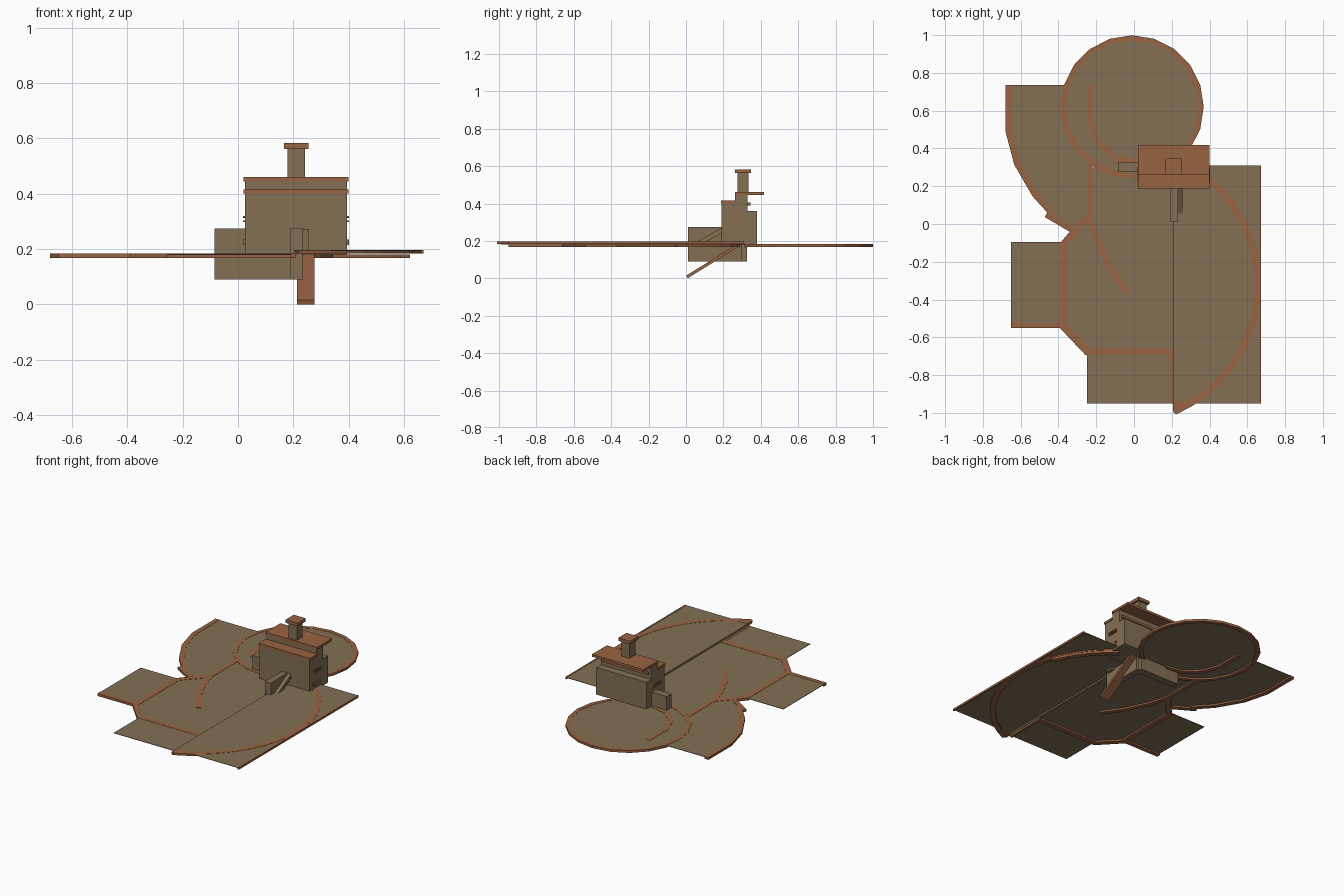
import bpy, bmesh, math
from mathutils import Vector

if "Cube" in bpy.data.objects:
    bpy.data.objects.remove(bpy.data.objects["Cube"])


def material(name, rgb):
    m = bpy.data.materials.new(name)
    m.use_nodes = True
    m.diffuse_color = (*rgb, 1)
    m.node_tree.nodes["Principled BSDF"].inputs["Base Color"].default_value = (*rgb, 1)
    return m


TAN = material("weathered tan", (0.23, 0.16, 0.09))
RUST = material("rust brown", (0.32, 0.125, 0.055))


def prism(name, pts, lo, hi, mat, axis="z"):
    """Extrude a flat outline along z, or a (y, z) outline along x."""
    def place(p, h):
        return (p[0], p[1], h) if axis == "z" else (h, p[0], p[1])
    bm = bmesh.new()
    face = bm.faces.new([bm.verts.new(place(p, lo)) for p in pts])
    out = bmesh.ops.extrude_face_region(bm, geom=[face])
    new = [v for v in out["geom"] if isinstance(v, bmesh.types.BMVert)]
    bmesh.ops.translate(bm, verts=new, vec=place((0, 0), hi - lo))
    bmesh.ops.recalc_face_normals(bm, faces=bm.faces)
    mesh = bpy.data.meshes.new(name)
    bm.to_mesh(mesh)
    bm.free()
    mesh.materials.append(mat)
    ob = bpy.data.objects.new(name, mesh)
    bpy.context.collection.objects.link(ob)
    return ob


def box(name, x, y, z, mat):
    return prism(name, [(x[0], y[0]), (x[1], y[0]), (x[1], y[1]), (x[0], y[1])], *z, mat)


def rail(name, pts, width, z, mat=RUST):
    """Curb of constant width centred on a path."""
    pts = [Vector(p) for p in pts]
    left, right = [], []
    for i, p in enumerate(pts):
        a = (p - pts[i - 1]).normalized() if i else None
        b = (pts[i + 1] - p).normalized() if i < len(pts) - 1 else None
        a, b = a or b, b or a
        d = (a + b).normalized()
        n = Vector((-d.y, d.x)) * (width / 2 / max(d.dot(a), 0.5))
        left.append(p + n)
        right.append(p - n)
    return prism(name, left + right[::-1], *z, mat)


def arc(c, r, a0, a1, n):
    return [(c[0] + r * math.cos(math.radians(a0 + (a1 - a0) * i / n)),
             c[1] + r * math.sin(math.radians(a0 + (a1 - a0) * i / n))) for i in range(n + 1)]


LOW = (0.168, 0.1835)      # curb heights of the lower deck
HIGH = (0.183, 0.1965)     # curb heights of the raised deck
SHEET = (0.179, 0.182)
RAISED = (0.192, 0.195)

# Lower deck sheets
west_curve = [(-0.68, 0.735), (-0.68, 0.49), (-0.635, 0.32), (-0.54, 0.155), (-0.44, 0.045)]
facets = [(-0.33, -0.04), (-0.39, -0.1), (-0.39, -0.55), (-0.25, -0.695)]
prism("lower_deck", [(-0.25, 0.735)] + west_curve + facets
      + [(0.21, -0.69), (0.21, 0.3), (-0.25, 0.3)], *SHEET, TAN)
box("west_apron", (-0.65, -0.385), (-0.55, -0.095), SHEET, TAN)
box("south_apron", (-0.25, 0.21), (-0.95, -0.685), SHEET, TAN)
CENTRE = (-0.01, 0.62)
prism("round_deck", arc(CENTRE, 0.379, 0, 342, 19), *SHEET, TAN)

# Lower deck curbs
rail("round_deck_rim_east", arc(CENTRE, 0.366, -90, 90, 10), 0.026, LOW)
rail("round_deck_rim_west", arc(CENTRE, 0.366, 90, 270, 10), 0.026, LOW)
rail("west_rim", [(x + 0.015, y) for x, y in west_curve], 0.03, LOW)
rail("west_rim_end", [(-0.465, 0.05), (-0.33, -0.03)], 0.03, LOW)
rail("facet_rim", [(-0.24, 0.04), (-0.315, -0.04), (-0.373, -0.107),
                   (-0.373, -0.545), (-0.25, -0.675), (0.2, -0.675)], 0.036, LOW)
rail("west_apron_rim", [(-0.65, -0.537), (-0.38, -0.537)], 0.028, LOW)
rail("south_apron_rim", [(0.2, -0.66), (0.2, -0.95)], 0.018, LOW)
rail("inner_curve", [(-0.235, 0.735), (-0.235, 0.55), (-0.19, 0.43), (-0.1, 0.35), (0.02, 0.325)],
     0.03, LOW)
rail("centre_curve", [(-0.235, 0.33), (-0.235, 0.04), (-0.2, -0.08), (-0.13, -0.23), (-0.035, -0.365)],
     0.03, LOW)

# Raised deck with its curved curb
box("raised_deck", (0.21, 0.67), (-0.95, 0.31), RAISED, TAN)
HUB = (-0.08, -0.32)
sweep = arc(HUB, 0.735, -66.5, 51, 16)
rail("raised_curve", sweep, 0.034, HIGH)
prism("raised_deck_tip", [(0.21, -0.94), (0.21, -1), (0.24, -1), (0.33, -0.94)], *HIGH, RUST)
box("raised_deck_rim", (0.662, 0.672), (-0.95, 0.31), HIGH, RUST)
box("deck_step", (0.206, 0.213), (-0.99, 0.3), (0.181, 0.195), TAN)
rail("lower_east_curve", arc(HUB, 0.735, 21, 54, 5), 0.034, (0.168, 0.181))

# House with stepped side profile
prism("house", [(0.19, 0.18), (0.19, 0.402), (0.262, 0.402), (0.262, 0.446), (0.33, 0.446),
                (0.33, 0.36), (0.38, 0.36), (0.38, 0.18)], 0.025, 0.395, TAN, "x")
box("front_roof", (0.02, 0.4), (0.187, 0.264), (0.401, 0.416), RUST)
box("main_roof", (0.02, 0.4), (0.262, 0.418), (0.445, 0.461), RUST)
box("chimney", (0.18, 0.242), (0.275, 0.335), (0.46, 0.562), TAN)
box("chimney_cap", (0.167, 0.255), (0.262, 0.348), (0.562, 0.583), RUST)
box("back_bracket", (0.04, 0.38), (0.33, 0.345), (0.39, 0.405), RUST)

# Small ledges on both side walls
for side, x in (("right", (0.018, 0.026)), ("left", (0.394, 0.402))):
    for i, z in enumerate((0.298, 0.313)):
        box(f"{side}_ledge_{i}", x, (0.23, 0.305), (z, z + 0.006), RUST)
    box(f"{side}_sill", x, (0.225, 0.3), (0.215, 0.235), TAN)

# Crossing walls, sloped buttress and ramp
box("west_wall", (-0.085, 0.213), (0.275, 0.325), (0.09, 0.274), TAN)
box("south_wall", (0.19, 0.233), (0.012, 0.3), (0.09, 0.274), TAN)
prism("buttress", [(0.03, 0.18), (0.19, 0.27), (0.19, 0.24), (0.08, 0.18)],
      0.23, 0.256, TAN, "x")
prism("ramp", [(0.008, 0.0), (0.3, 0.18), (0.27, 0.18), (0.003, 0.016)], 0.213, 0.276, RUST, "x")
